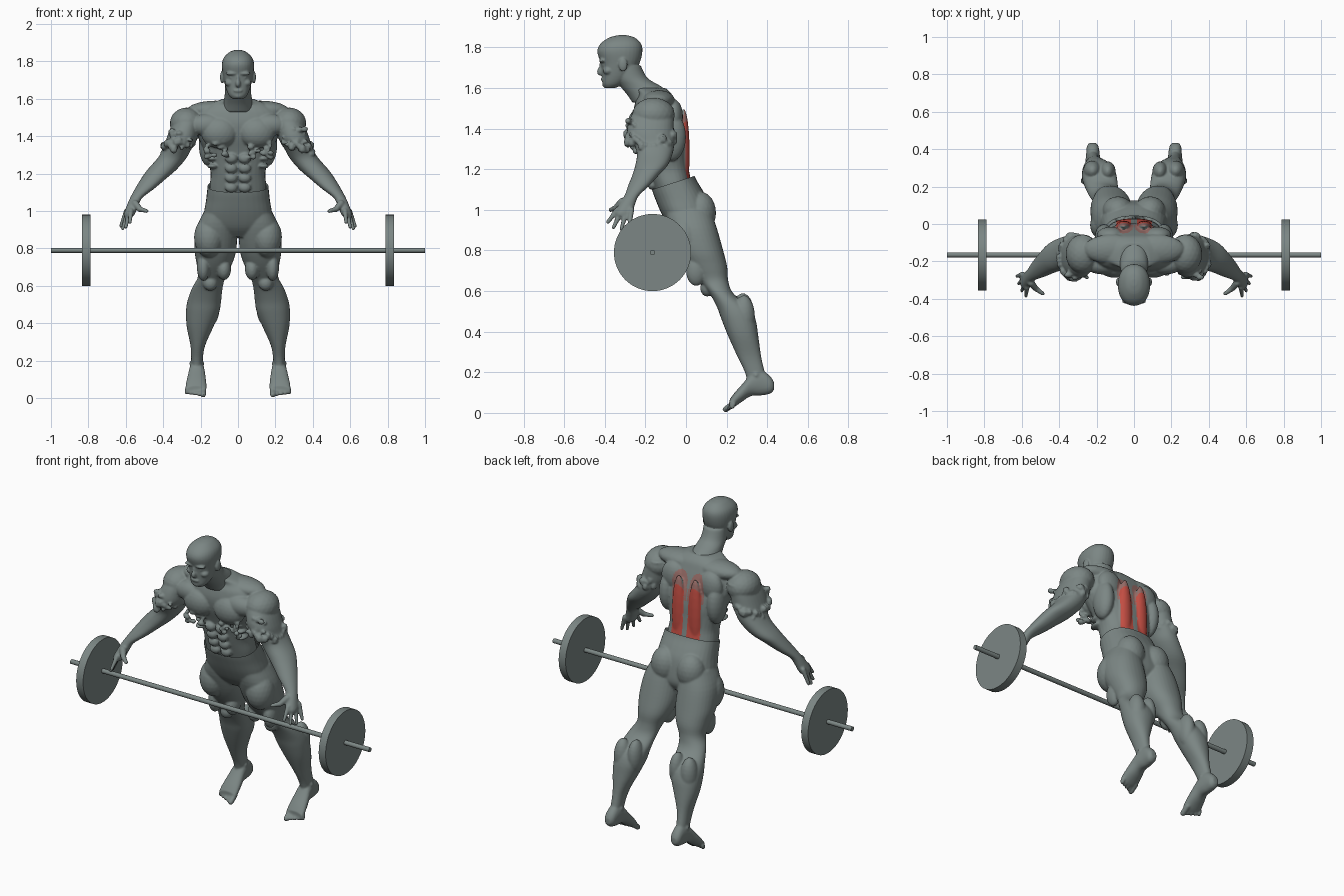
import bpy
import bmesh
import random
from math import sin, cos, pi, copysign
from mathutils import Vector, Matrix

random.seed(4)
if "Cube" in bpy.data.objects:
    bpy.data.objects.remove(bpy.data.objects["Cube"])


def material(name, rgb):
    m = bpy.data.materials.new(name)
    m.use_nodes = True
    m.diffuse_color = (*rgb, 1)
    bsdf = m.node_tree.nodes["Principled BSDF"]
    bsdf.inputs["Base Color"].default_value = (*rgb, 1)
    bsdf.inputs["Roughness"].default_value = 0.6
    return m


grey = material("slate grey", (0.2, 0.24, 0.232))
red = material("muscle red", (0.54, 0.075, 0.055))
faded = material("faded red", (0.31, 0.15, 0.135))


def loft(bm, rows, side=1, axis="z", power=2.2, n=32, steps=4):
    """Smooth tube through rows of (position, x0, x1, low, high)."""
    rows = [Vector(r) for r in rows]
    smooth = []
    for i in range(len(rows) - 1):
        a, b = rows[i], rows[i + 1]
        before, after = rows[max(i - 1, 0)], rows[min(i + 2, len(rows) - 1)]
        for k in range(steps):
            t = k / steps
            smooth.append(a + (b - a) * t * t * (3 - 2 * t)
                          + (b - before) * 0.5 * t * (1 - t) ** 2
                          - (after - a) * 0.5 * t * t * (1 - t))
    smooth.append(rows[-1])
    rings = []
    for pos, x0, x1, lo, hi in smooth:
        ring = []
        for j in range(n):
            c, s = cos(2 * pi * j / n), sin(2 * pi * j / n)
            c = copysign(abs(c) ** (2 / power), c)
            s = copysign(abs(s) ** (2 / power), s)
            x = side * ((x0 + x1) / 2 + (x1 - x0) / 2 * c)
            other = (lo + hi) / 2 + (hi - lo) / 2 * s
            ring.append(bm.verts.new((x, other, pos) if axis == "z" else (x, pos, other)))
        rings.append(ring)
    for p, q in zip(rings, rings[1:]):
        for j in range(n):
            bm.faces.new((p[j], p[j - 1], q[j - 1], q[j]))
    bm.faces.new(rings[0])
    bm.faces.new(rings[-1])


def wide(rows):
    """Expand symmetric rows of (z, half width, front, back)."""
    return [(z, -w, w, f, b) for z, w, f, b in rows]


def blob(bm, centre, radii, side=1, detail=3):
    x, y, z = centre
    m = Matrix.Translation((x * side, y, z)) @ Matrix.Diagonal((*radii, 1))
    bmesh.ops.create_icosphere(bm, subdivisions=detail, radius=1, matrix=m)


def finger(bm, start, end, r0, r1, side):
    a, b = Vector(start), Vector(end)
    for i in range(11):
        t = i / 10
        r = r0 + (r1 - r0) * t
        blob(bm, a.lerp(b, t), (r, r, r), side, 2)


def sculpt(name, bm, voxel, passes):
    """Fuse overlapping forms into one smooth skin."""
    bmesh.ops.recalc_face_normals(bm, faces=bm.faces)
    mesh = bpy.data.meshes.new(name)
    bm.to_mesh(mesh)
    bm.free()
    obj = bpy.data.objects.new(name, mesh)
    bpy.context.collection.objects.link(obj)
    fuse = obj.modifiers.new("fuse", "REMESH")
    fuse.mode = "VOXEL"
    fuse.voxel_size = voxel
    relax = obj.modifiers.new("relax", "SMOOTH")
    relax.factor = 0.5
    relax.iterations = passes
    graph = bpy.context.evaluated_depsgraph_get()
    skin = bpy.data.meshes.new_from_object(obj.evaluated_get(graph))
    obj.modifiers.clear()
    obj.data = skin
    skin.materials.clear()
    skin.materials.append(grey)
    skin.shade_smooth()
    return obj


# Head and neck
bm = bmesh.new()
loft(bm, wide([(1.6, .03, -.4, -.35), (1.62, .05, -.411, -.31), (1.66, .066, -.413, -.27),
               (1.72, .079, -.42, -.23), (1.78, .086, -.437, -.215), (1.82, .076, -.42, -.222),
               (1.85, .045, -.375, -.255), (1.861, .015, -.33, -.295)]))
loft(bm, wide([(1.53, .09, -.265, -.06), (1.57, .082, -.292, -.075), (1.61, .073, -.325, -.125),
               (1.65, .069, -.35, -.19), (1.71, .068, -.35, -.222)]), power=2)
blob(bm, (0, -.418, 1.682), (.014, .021, .022))            # nose
blob(bm, (0, -.414, 1.705), (.009, .014, .034))
blob(bm, (0, -.409, 1.643), (.026, .011, .009))            # lips
blob(bm, (0, -.396, 1.616), (.026, .016, .014))            # chin
for s in (1, -1):
    blob(bm, (.032, -.411, 1.735), (.034, .018, .01), s)   # brow
    blob(bm, (.032, -.401, 1.714), (.016, .012, .009), s)  # eye
    blob(bm, (.045, -.383, 1.685), (.026, .026, .02), s)   # cheek
    blob(bm, (.085, -.31, 1.715), (.011, .022, .034), s)   # ear
sculpt("head", bm, 0.005, 3)

# Torso with shoulders, arms and hands
bm = bmesh.new()
loft(bm, wide([(1.06, .15, -.14, .03), (1.13, .152, -.164, .026), (1.2, .146, -.188, .014),
               (1.27, .162, -.206, .006), (1.33, .185, -.225, .002), (1.4, .215, -.25, -.01),
               (1.47, .23, -.26, -.03), (1.53, .215, -.25, -.052), (1.57, .16, -.235, -.07),
               (1.6, .08, -.26, -.1)]), power=2.4)
for s in (1, -1):
    blob(bm, (.1, -.222, 1.42), (.098, .066, .085), s)      # chest muscle
    blob(bm, (.165, -.215, 1.46), (.1, .055, .06), s)
    blob(bm, (.12, -.135, 1.54), (.15, .08, .05), s)        # trapezius
    blob(bm, (.125, -.06, 1.46), (.075, .045, .085), s)     # shoulder blade
    blob(bm, (.16, -.07, 1.36), (.05, .07, .12), s)         # side of back
    blob(bm, (.055, -.012, 1.28), (.042, .03, .22), s)      # spine muscle
    blob(bm, (.275, -.16, 1.468), (.09, .105, .085), s)     # deltoid
    for i in range(4):                                      # abdominals
        blob(bm, (.036, -.165 - .0165 * i, 1.125 + .052 * i), (.033, .024, .027), s)
    for i in range(3):                                      # ribs
        blob(bm, (.135, -.15, 1.24 + .04 * i), (.03, .045, .014), s)
    loft(bm, [(1.5, .2, .33, -.25, -.06), (1.44, .21, .362, -.28, -.06),
              (1.38, .22, .385, -.29, -.06), (1.33, .25, .4, -.262, -.058),
              (1.28, .278, .432, -.242, -.065), (1.22, .33, .485, -.25, -.09),
              (1.17, .388, .52, -.265, -.135), (1.12, .447, .55, -.285, -.18),
              (1.07, .512, .577, -.303, -.232), (1.03, .532, .594, -.328, -.25),
              (.99, .548, .608, -.348, -.262), (.97, .562, .608, -.345, -.272)], s)
    # Hand: four fingers and a thumb
    for i, tip in enumerate([(.578, -.385, .94), (.6, -.357, .914),
                             (.616, -.318, .906), (.626, -.279, .92)]):
        finger(bm, (.572 + .008 * i, -.338 + .023 * i, 1), tip, .015, .01, s)
    finger(bm, (.55, -.315, 1.04), (.525, -.345, 1.01), .02, .016, s)
    finger(bm, (.525, -.345, 1.01), (.488, -.372, 1), .015, .011, s)
    # Ragged edge around the upper arm
    for i in range(34):
        a = 2 * pi * i / 34
        r = random.uniform(.012, .024)
        blob(bm, (.322 + .078 * cos(a), -.175 + .115 * sin(a),
                  1.355 - .12 * cos(a) * .2 + random.uniform(-.025, .025)), (r, r, r * 1.2), s, 1)
    # Torn front of the biceps and lower chest
    for i in range(24):
        r = random.uniform(.009, .018)
        blob(bm, (random.uniform(.24, .36), -.268 + random.uniform(-.02, .02),
                  random.uniform(1.35, 1.44)), (r * 1.4, r, r), s, 1)
        blob(bm, (random.uniform(.06, .18), -.25 + random.uniform(-.015, .02),
                  random.uniform(1.285, 1.375)), (r * 1.3, r, r), s, 1)
torso = sculpt("torso_and_arms", bm, 0.006, 2)

# Highlighted strips beside the spine, fading at the top
torso.data.materials.append(red)
torso.data.materials.append(faded)
for face in torso.data.polygons:
    x, y, z = face.center
    if y > -.1 and face.normal.y > 0.1 and abs(x) < .2 and z < 1.56:
        across = ((abs(x) - .056) / .039) ** 2
        if across + max(0, (z - 1.33) / .12) ** 4 < 1:
            face.material_index = 1
        elif z > 1.36 and across * .6 + max(0, (z - 1.38) / .14) ** 4 < 1:
            face.material_index = 2

# Hips, legs and feet
bm = bmesh.new()
loft(bm, wide([(1.22, .152, -.18, .03), (1.16, .16, -.18, .045), (1.1, .166, -.168, .08),
               (1.05, .172, -.15, .105), (.98, .182, -.12, .12), (.91, .17, -.08, .125),
               (.86, .1, -.03, .1)]), power=2.4)
for s in (1, -1):
    blob(bm, (.086, .07, .985), (.083, .078, .105), s)      # buttock
    loft(bm, [(1, .02, .18, -.1, .12), (.91, .007, .222, -.085, .152),
              (.8, .008, .233, -.04, .183), (.72, .03, .222, .008, .203),
              (.65, .066, .214, .065, .208), (.59, .082, .245, .115, .232),
              (.52, .09, .27, .153, .312), (.46, .1, .278, .175, .343),
              (.38, .132, .274, .207, .356), (.28, .176, .254, .252, .37),
              (.2, .189, .25, .29, .388), (.12, .192, .25, .31, .41)], s)
    blob(bm, (.155, -.005, .86), (.08, .085, .11), s)       # outer thigh
    blob(bm, (.075, .06, .69), (.038, .05, .06), s)         # inner knee muscle
    blob(bm, (.185, .05, .7), (.035, .05, .075), s)         # outer knee muscle
    blob(bm, (.148, .105, .615), (.038, .035, .042), s)     # kneecap
    blob(bm, (.14, .28, .49), (.042, .055, .1), s)          # calf
    blob(bm, (.222, .285, .47), (.05, .055, .11), s)
    blob(bm, (.22, .345, .185), (.04, .024, .024), s)       # ankle bones
    loft(bm, [(.434, .205, .238, .115, .15), (.415, .19, .252, .095, .18),
              (.37, .183, .256, .086, .21), (.32, .178, .262, .083, .19),
              (.28, .172, .272, .058, .145), (.24, .168, .28, .03, .1),
              (.215, .17, .28, .019, .066)], s, axis="y")
    for i in range(5):                                      # toes
        r = .016 if i == 0 else .0115
        finger(bm, (.186 + .022 * i, .235, .045), (.186 + .022 * i, .196 + .008 * i, .018 + .003 * i),
               r, r, s)
legs = sculpt("hips_and_legs", bm, 0.006, 3)

# Slanted waist edge
bm = bmesh.new()
bm.from_mesh(legs.data)
bmesh.ops.bisect_plane(bm, geom=bm.verts[:] + bm.edges[:] + bm.faces[:],
                       plane_co=(0, -.075, 1.13), plane_no=(0, -.32, 1), clear_outer=True)
bm.to_mesh(legs.data)
bm.free()


# Barbell
def rod(name, x, radius, length, sides):
    bpy.ops.mesh.primitive_cylinder_add(vertices=sides, radius=radius, depth=length,
                                        location=(x, -.165, .79), rotation=(0, pi / 2, 0))
    obj = bpy.context.object
    obj.name = name
    obj.data.materials.append(grey)
    bpy.ops.object.shade_smooth_by_angle()


rod("bar", 0, .0135, 2, 24)
for label, s in (("left", 1), ("right", -1)):
    rod(label + "_weight_plate", s * .812, .19, .046, 64)
